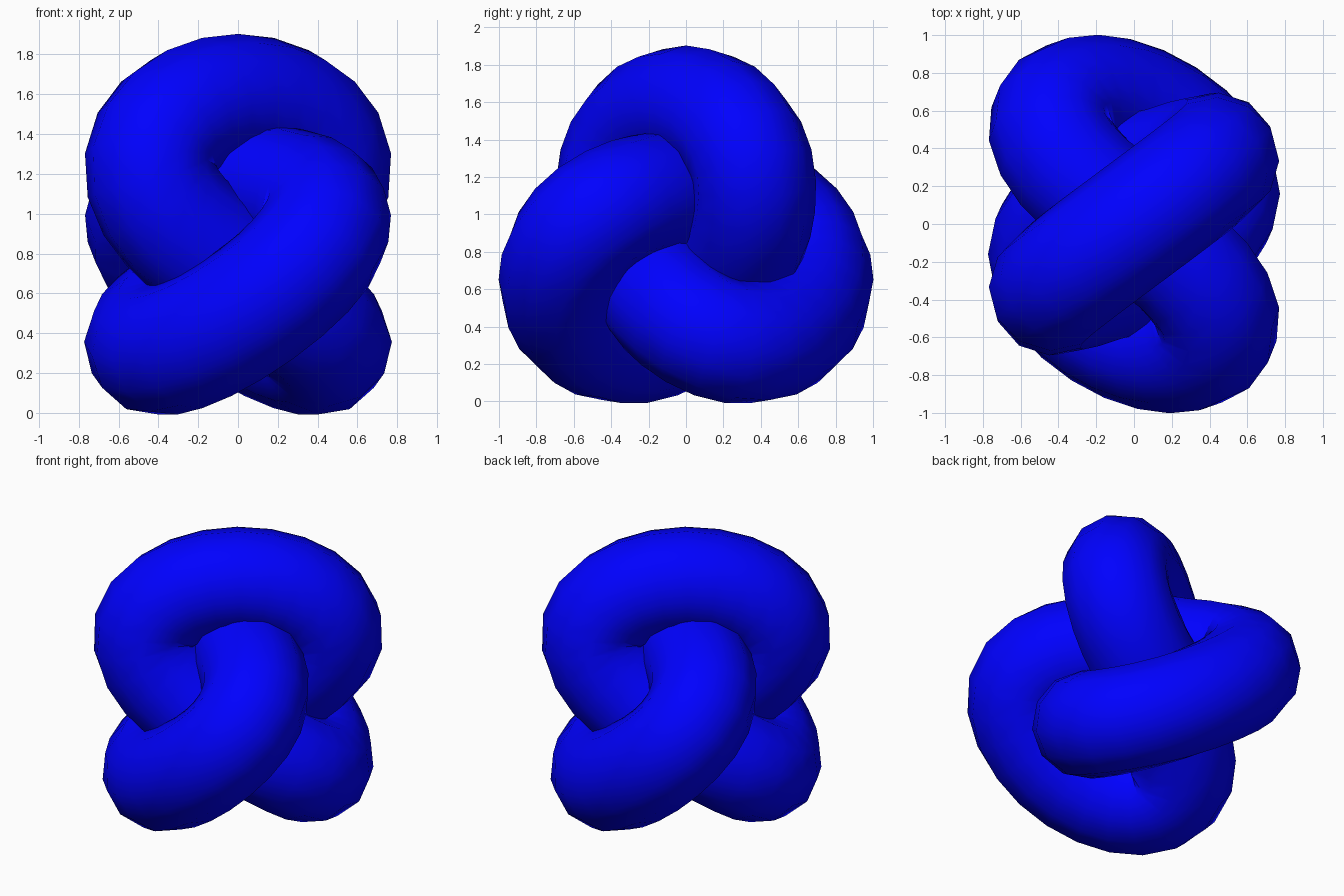
import bpy, bmesh
from math import sin, cos, tau

from mathutils import Vector

if "Cube" in bpy.data.objects:
    bpy.data.objects.remove(bpy.data.objects["Cube"])

RINGS, SIDES = 64, 12
DEPTH, TUBE, CENTRE_Z = 0.44, 0.333, 0.846
WAVES = ((0.50, 2), (0.19, -1), (0.034, 5))   # radius and turns of each circular motion


def path(t):
    """Trefoil centre line, with its axis along x."""
    return Vector((DEPTH * sin(3 * t),
                   sum(r * sin(n * t) for r, n in WAVES),
                   CENTRE_Z + sum(r * cos(n * t) for r, n in WAVES)))


# Sweep a round section along the closed path, turned with its curvature
bm = bmesh.new()
rings = []
for i in range(RINGS):
    t, d = tau * i / RINGS, 0.01
    before, here, after = path(t - d), path(t), path(t + d)
    tangent = (after - before).normalized()
    side = tangent.cross(2 * here - before - after).normalized()
    out = side.cross(tangent)
    rings.append([bm.verts.new(here + TUBE * (cos(a) * out + sin(a) * side))
                  for a in (tau * j / SIDES for j in range(SIDES))])
for i in range(RINGS):
    r, s = rings[i], rings[(i + 1) % RINGS]
    for j in range(SIDES):
        k = (j + 1) % SIDES
        bm.faces.new((r[j], r[k], s[k], s[j])).smooth = True
bmesh.ops.recalc_face_normals(bm, faces=bm.faces)
if bm.calc_volume(signed=True) < 0:
    bmesh.ops.reverse_faces(bm, faces=bm.faces)

mesh = bpy.data.meshes.new("trefoil_knot")
bm.to_mesh(mesh)
bm.free()
knot = bpy.data.objects.new("trefoil_knot", mesh)
bpy.context.collection.objects.link(knot)

# Blue surface
blue = bpy.data.materials.new("blue")
blue.diffuse_color = (0, 0, 1, 1)
blue.use_nodes = True
blue.node_tree.nodes["Principled BSDF"].inputs["Base Color"].default_value = blue.diffuse_color
mesh.materials.append(blue)
